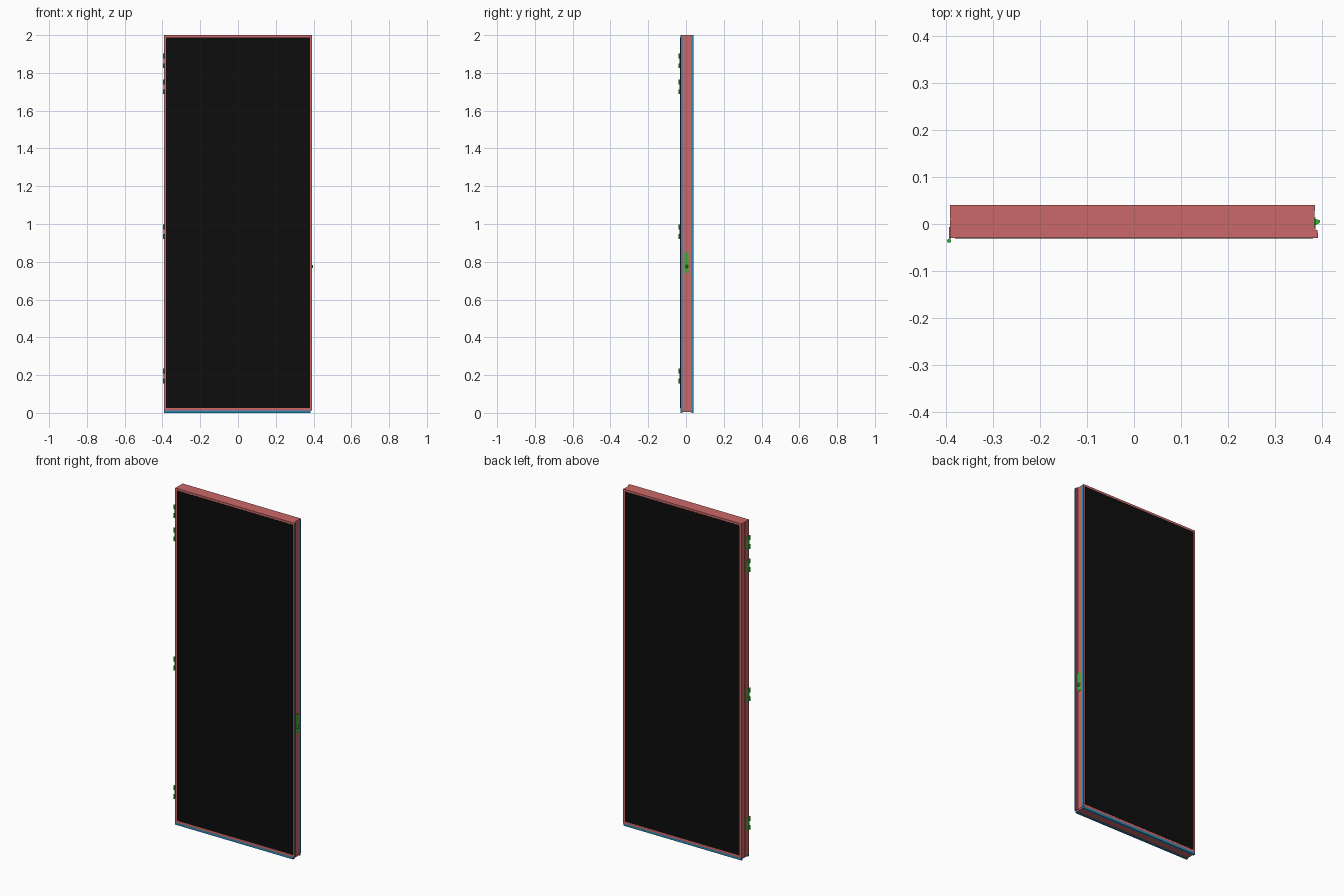
import bpy, bmesh, math

if "Cube" in bpy.data.objects:
    bpy.data.objects.remove(bpy.data.objects["Cube"])

def material(name, rgb):
    m = bpy.data.materials.new(name)
    m.diffuse_color = (*rgb, 1)
    m.use_nodes = True
    m.node_tree.nodes["Principled BSDF"].inputs["Base Color"].default_value = m.diffuse_color
    return m

RED = material("frame_red", (0.60, 0.14, 0.14))
BLACK = material("panel_black", (0.004, 0.004, 0.004))
BLUE = material("edge_blue", (0.02, 0.26, 0.48))
GREEN = material("hardware_green", (0.03, 0.50, 0.03))

def extrude(name, outline, z0, z1, mat):
    """Extrude an xy outline from z0 to z1."""
    bm = bmesh.new()
    face = bm.faces.new([bm.verts.new((x, y, z0)) for x, y in outline])
    new = bmesh.ops.extrude_face_region(bm, geom=[face])["geom"]
    bmesh.ops.translate(bm, vec=(0, 0, z1 - z0),
                        verts=[v for v in new if isinstance(v, bmesh.types.BMVert)])
    bmesh.ops.recalc_face_normals(bm, faces=bm.faces)
    me = bpy.data.meshes.new(name)
    bm.to_mesh(me)
    bm.free()
    me.materials.append(mat)
    ob = bpy.data.objects.new(name, me)
    bpy.context.collection.objects.link(ob)
    return ob

def box(name, x0, x1, y0, y1, z0, z1, mat):
    return extrude(name, [(x0, y0), (x1, y0), (x1, y1), (x0, y1)], z0, z1, mat)

# Door leaf with a stepped closing edge and a shallow seal groove
extrude("door_leaf", [
    (-0.392, -0.030), (0.391, -0.030), (0.391, -0.013), (0.386, -0.013),
    (0.386, -0.009), (0.384, -0.009), (0.384, 0.040), (-0.392, 0.040),
    (-0.392, 0.012), (-0.390, 0.012), (-0.390, 0.008), (-0.392, 0.008)],
    0.013, 2.0, RED)

# Bottom rail core, slightly recessed between the skirts
box("bottom_rail", -0.390, 0.383, -0.018, 0.028, 0.004, 0.013, RED)

# Front and back skins and their coloured edges
for side, y, d, x1 in (("front", -0.030, -1, 0.391), ("back", 0.040, 1, 0.384)):
    ya, yb = sorted((y, y - d * 0.012))
    box(side + "_bottom_edge", -0.392, 0.384, ya, yb, 0.0, 0.013, BLUE)
    box(side + "_closing_edge", x1 - 0.002, x1 + 0.0008, ya, yb, 0.013, 1.999, BLUE)
    pa, pb = sorted((y - d * 0.002, y + d * 0.0008))
    box(side + "_panel", -0.381, x1 - 0.010, pa, pb, 0.027, 1.988, BLACK)

# Hinges: two knuckles each and a leaf let into the hinge edge
for i, z in enumerate((1.864, 1.726, 0.959, 0.195)):
    for j, dz in enumerate((-0.026, 0.026)):
        ring = [(-0.3935 + 0.0042 * math.cos(a), -0.0358 + 0.0042 * math.sin(a))
                for a in (math.tau * k / 16 for k in range(16))]
        ob = extrude(f"hinge_knuckle_{i}_{j}", ring, z + dz - 0.013, z + dz + 0.013, GREEN)
        for p in ob.data.polygons:
            p.use_smooth = len(p.vertices) == 4
    box(f"hinge_leaf_{i}", -0.3934, -0.391, -0.034, -0.006, z - 0.039, z + 0.039, GREEN)

# Lock faceplate and sloped latch bolt
box("lock_faceplate", 0.383, 0.3865, -0.009, 0.014, 0.74, 0.85, GREEN)
extrude("latch_bolt", [(0.384, -0.003), (0.393, 0.001), (0.396, 0.004),
                       (0.395, 0.008), (0.384, 0.011)], 0.768, 0.784, GREEN)
